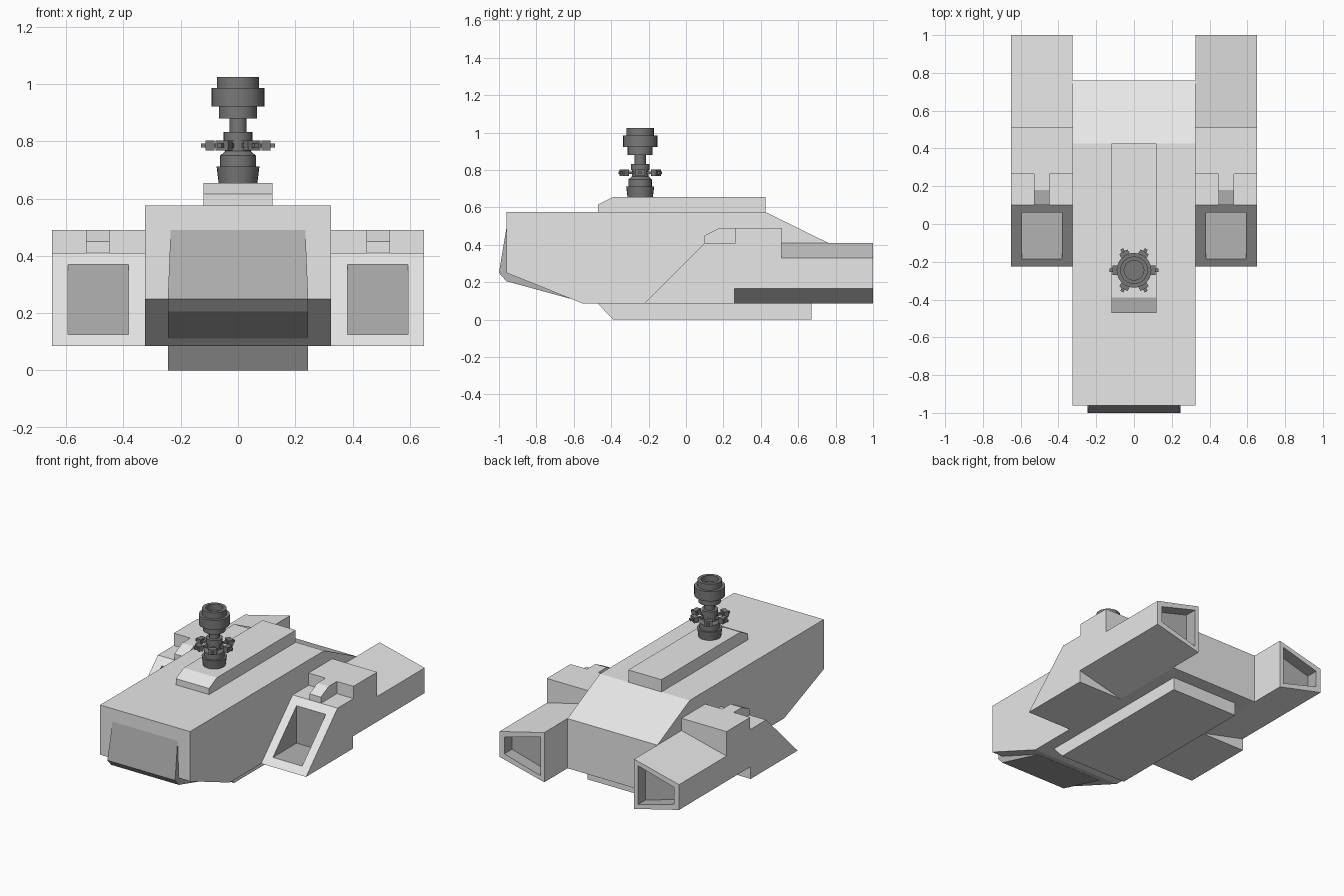
import bpy, bmesh, math
from mathutils import Matrix, Vector

if "Cube" in bpy.data.objects:
    bpy.data.objects.remove(bpy.data.objects["Cube"])


def material(name, v):
    m = bpy.data.materials.new(name)
    m.diffuse_color = (v, v, v, 1)
    m.use_nodes = True
    m.node_tree.nodes["Principled BSDF"].inputs["Base Color"].default_value = m.diffuse_color
    return m


LIGHT = material("light_grey_hull", 0.8)
MID = material("mid_grey_panel", 0.45)
DARK = material("dark_grey_metal", 0.19)


def finish(bm, name, mats, mirror=False):
    bmesh.ops.recalc_face_normals(bm, faces=bm.faces)
    me = bpy.data.meshes.new(name)
    bm.to_mesh(me)
    bm.free()
    ob = bpy.data.objects.new(name, me)
    bpy.context.collection.objects.link(ob)
    for m in mats:
        me.materials.append(m)
    if mirror:
        ob.modifiers.new("Mirror", 'MIRROR')
    return ob


def prism(points):
    """Extruded solid from a ring of start points and a ring of end points."""
    bm = bmesh.new()
    a, b = [[bm.verts.new(p) for p in ring] for ring in points]
    bm.faces.new(a)
    bm.faces.new(b[::-1])
    for i in range(len(a)):
        j = (i + 1) % len(a)
        bm.faces.new((a[i], b[i], b[j], a[j]))
    bmesh.ops.recalc_face_normals(bm, faces=bm.faces)
    return bm


def side_prism(profile, x0, x1):
    """(y, z) side profile extruded from x0 to x1."""
    return prism([[(x, y, z) for y, z in profile] for x in (x0, x1)])


def recess(bm, direction, thickness, floor_y):
    """Inset the face looking along direction and push it in to floor_y."""
    bm.normal_update()
    d = Vector(direction).normalized()
    face = max(bm.faces, key=lambda f: f.normal.dot(d))
    bmesh.ops.inset_individual(bm, faces=[face], thickness=thickness)
    bm.normal_update()
    before = set(bm.faces)
    ext = bmesh.ops.extrude_discrete_faces(bm, faces=[face])["faces"][0]
    for v in ext.verts:
        v.co.y = floor_y
    for f in bm.faces:
        if f is ext or f not in before:
            f.material_index = 1


# Main hull
finish(side_prism([(-.96, .575), (.425, .575), (.76, .41), (.76, .085),
                   (-.55, .085), (-.96, .25)], -.325, .325), "hull", [LIGHT])

# Nose panel, slightly narrower at its top edge
nose = side_prism([(-.96, .49), (-1, .25), (-.96, .205), (-.62, .112),
                   (-.62, .2), (-.9, .49)], -.245, .245)
for v in nose.verts:
    if v.co.z > .4:
        v.co.x *= .96
finish(nose, "nose_panel", [MID])

# Belly and roof plates
finish(side_prism([(-.47, .085), (-.39, 0), (.67, 0), (.67, .085)],
                  -.245, .245), "belly_plate", [LIGHT])
finish(side_prism([(-.47, .575), (-.47, .615), (-.39, .655), (.425, .655),
                   (.425, .575)], -.12, .12), "roof_plate", [LIGHT])

# Engine pods: sloped intake block with a square recess
X0, X1 = .325, .65
intake = side_prism([(-.225, .085), (.1, .41), (.51, .41), (.51, .25),
                     (.26, .25), (.26, .085)], X0, X1)
recess(intake, (0, -1, 1), .08, .06)
finish(intake, "pod_intake", [LIGHT, MID], True)

# Tapered exhaust with a recess in the rear face
section = [(X0, .085), (X1, .165), (X1, .33), (X0, .41)]
exhaust = prism([[(x, y, z) for x, z in section] for y in (.26, 1)])
recess(exhaust, (0, 1, 0), .045, .92)
finish(exhaust, "pod_exhaust", [LIGHT, MID], True)

# Raised block and small ridge on the pod
finish(side_prism([(.265, .41), (.265, .49), (.51, .49), (.51, .41)], X0, X1),
       "pod_block", [LIGHT], True)
finish(side_prism([(.1, .41), (.1, .45), (.18, .49), (.265, .49),
                   (.265, .41)], .448, .53), "pod_ridge", [LIGHT], True)

# Mast: turned profile (radius, z)
CY = -.245
bm = bmesh.new()
profile = [(0, .65), (.067, .65), (.075, .712), (.062, .712), (.062, .75),
           (.045, .765), (.045, .8), (.05, .8), (.05, .833), (.03, .833),
           (.03, .88), (.067, .88), (.067, .922), (.092, .922), (.092, .985),
           (.073, .985), (.073, 1.025), (.052, 1.025), (.052, .985), (0, .985)]
vs = [bm.verts.new((r, CY, z)) for r, z in profile]
es = [bm.edges.new(p) for p in zip(vs, vs[1:])]
bmesh.ops.spin(bm, geom=vs + es, cent=(0, CY, 0), axis=(0, 0, 1),
               angle=math.tau, steps=24, use_duplicate=False)
bmesh.ops.remove_doubles(bm, verts=bm.verts, dist=1e-4)
mast = finish(bm, "mast", [DARK])
bpy.context.view_layer.objects.active = mast
mast.select_set(True)
bpy.ops.object.shade_smooth_by_angle(angle=math.radians(30))

# Six clamps around the mast: inner arm, wide block, narrow tip
bm = bmesh.new()
for k in range(6):
    turn = Matrix.Translation((0, CY, .785)) @ Matrix.Rotation(k * math.pi / 3, 4, 'Z')
    for r0, r1, w, h in ((.03, .13, .018, .014), (.082, .113, .05, .034)):
        bmesh.ops.create_cube(bm, size=1, matrix=turn
                              @ Matrix.Translation(((r0 + r1) / 2, 0, 0))
                              @ Matrix.Diagonal((r1 - r0, w, h, 1)))
finish(bm, "mast_clamps", [DARK])
